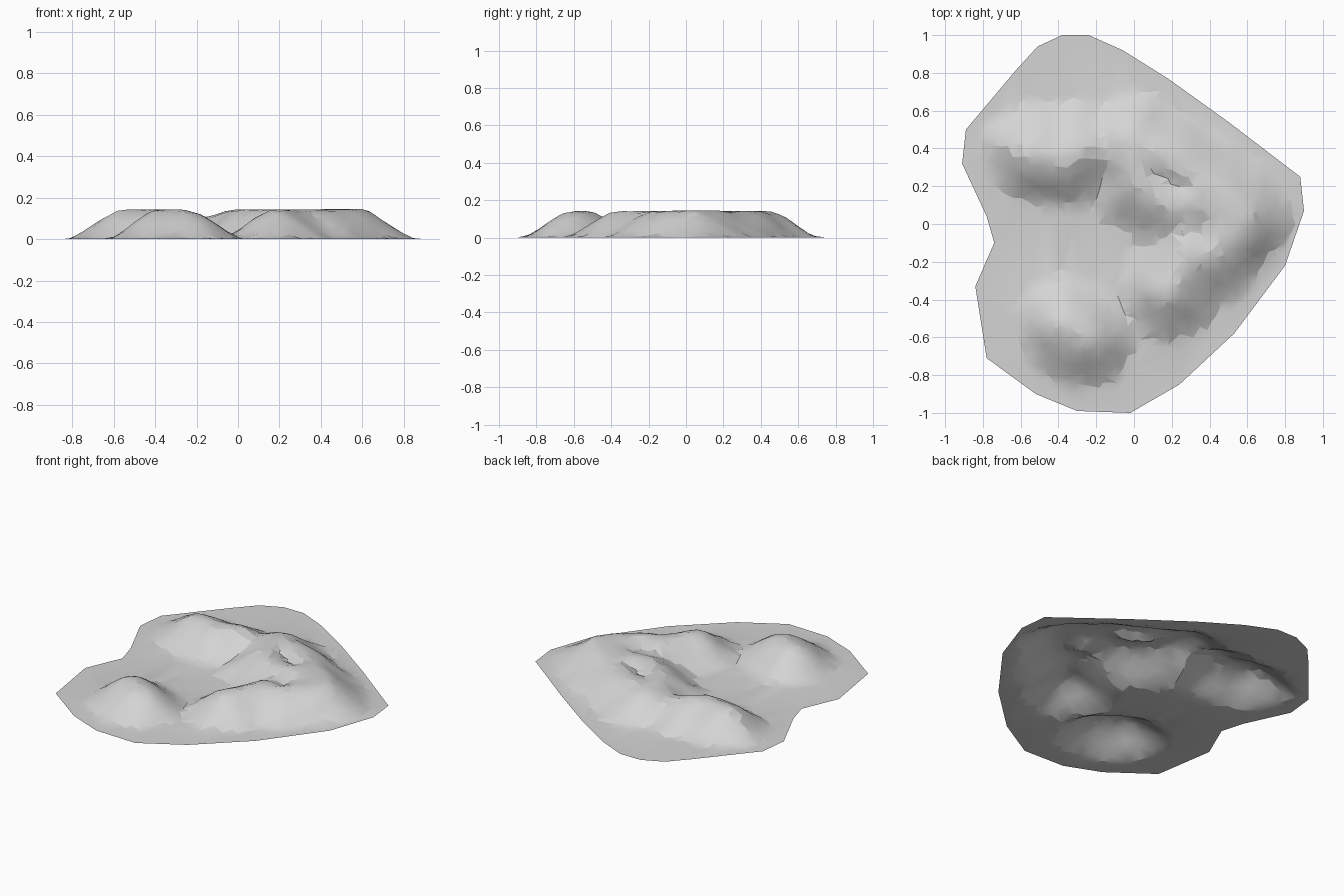
import bpy
import math
import random
from mathutils import Vector, noise
from mathutils.geometry import delaunay_2d_cdt, intersect_point_line

random.seed(4)
cube = bpy.data.objects.get("Cube")
if cube:
    bpy.data.objects.remove(cube, do_unlink=True)

PEAK = 0.143
TOP_RADIUS, FOOT_RADIUS = 0.02, 0.285

# Edge of the ground sheet, clockwise from the back
OUTLINE = [Vector(p) for p in (
    (-.38, 1), (-.24, 1), (-.06, .92), (.18, .77), (.5, .54), (.88, .25),
    (.9, .07), (.8, -.22), (.53, -.58), (.24, -.85), (-.02, -1), (-.3, -.99),
    (-.52, -.9), (-.78, -.71), (-.84, -.33), (-.74, -.1), (-.78, .04),
    (-.91, .32), (-.89, .5), (-.62, .82), (-.51, .94))]

# Crest line of each hill; the middle ridge loops round a broad top
CRESTS = [[Vector(p) for p in line] for line in (
    ((-.53, .38), (-.37, .34), (-.28, .39)),
    ((-.36, -.54), (-.26, -.61)),
    ((-.02, .43), (.04, .22), (.21, .1), (.5, .13), (.2, .32), (-.02, .43)),
    ((.19, -.36), (.3, -.16), (.4, -.17), (.58, .03)))]


def crest_distance(p, line):
    best = 9
    for a, b in zip(line, line[1:]):
        q, t = intersect_point_line(p, a, b)
        q = a.lerp(b, min(max(t, 0), 1))
        best = min(best, (p - q).length)
    return best


def height(p):
    """Soft blend of the hills at a point: flat crest, even slope, soft foot."""
    wobble = 0.03 * noise.noise(Vector((p.x * 6, p.y * 6, 1)))
    total = 0
    for line in CRESTS:
        d = crest_distance(p, line) + wobble
        t = min(max((FOOT_RADIUS - d) / (FOOT_RADIUS - TOP_RADIUS), 0), 1)
        slope = 0.3 * t + 0.7 * t * t * (3 - 2 * t)
        total += slope ** 3.5
    return PEAK * min(total ** (1 / 3.5), 1.02)


def inside(p):
    hit = False
    for a, b in zip(OUTLINE, OUTLINE[1:] + OUTLINE[:1]):
        if (a.y > p.y) != (b.y > p.y):
            if p.x < a.x + (p.y - a.y) * (b.x - a.x) / (b.y - a.y):
                hit = not hit
    return hit


# Irregular scatter of points, kept only on and around the hills
points = list(OUTLINE)
STEP = 0.05
cells = int(1 / STEP)
for i in range(-cells, cells + 1):
    for j in range(-cells, cells + 1):
        p = Vector(((i + random.uniform(-.4, .4)) * STEP,
                    (j + random.uniform(-.4, .4)) * STEP))
        near = min(crest_distance(p, c) for c in CRESTS)
        if inside(p) and near < FOOT_RADIUS + 0.04:
            points.append(p)

count = len(OUTLINE)
border = [(i, (i + 1) % count) for i in range(count)]
verts, _, faces, *_ = delaunay_2d_cdt(points, border, [], 0, 1e-5)


def centre(f):
    return sum((verts[i] for i in f), Vector((0, 0))) / len(f)


faces = [f for f in faces if inside(centre(f))]
mesh = bpy.data.meshes.new("hilly_ground")
mesh.from_pydata([(v.x, v.y, height(v)) for v in verts], [], faces)
mesh.update()
ground = bpy.data.objects.new("hilly_ground", mesh)
bpy.context.collection.objects.link(ground)

# Plain grey earth
grey = bpy.data.materials.new("light_grey")
grey.use_nodes = True
colour = (0.66, 0.66, 0.66, 1)
grey.diffuse_color = colour
grey.node_tree.nodes["Principled BSDF"].inputs["Base Color"].default_value = colour
mesh.materials.append(grey)

# Soft slopes with a few crisp creases
bpy.ops.object.select_all(action='DESELECT')
ground.select_set(True)
bpy.context.view_layer.objects.active = ground
bpy.ops.object.shade_smooth_by_angle(angle=math.radians(16))
